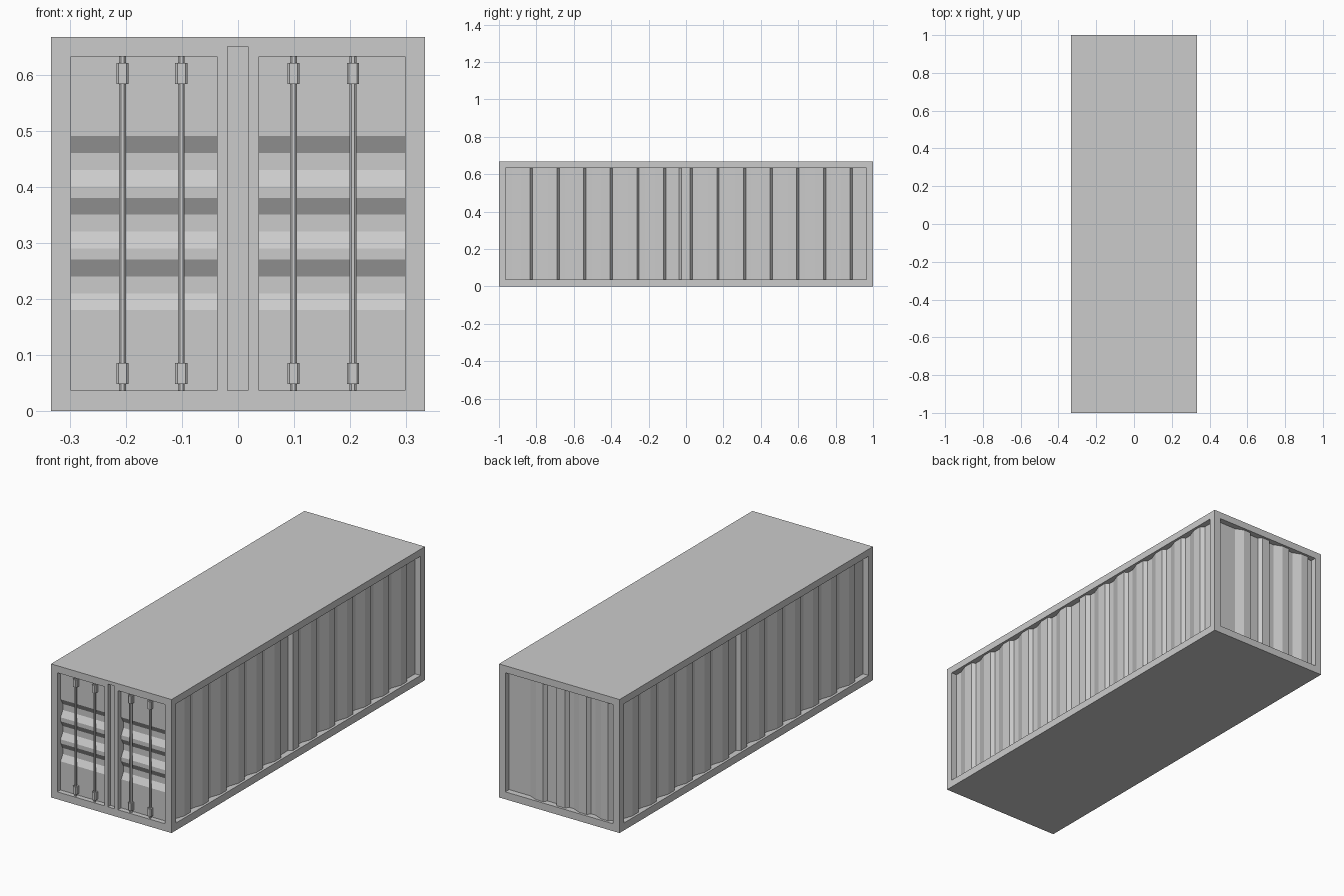
import bpy, bmesh
from math import pi, cos, sin
from mathutils import Matrix, Vector

if "Cube" in bpy.data.objects:
    bpy.data.objects.remove(bpy.data.objects["Cube"])

W, L, H = 0.333, 1.0, 0.667      # half width, half length, height
Z0, Z1 = 0.037, 0.632            # opening heights


def make(name, bm):
    bmesh.ops.recalc_face_normals(bm, faces=bm.faces)
    me = bpy.data.meshes.new(name)
    bm.to_mesh(me)
    bm.free()
    ob = bpy.data.objects.new(name, me)
    bpy.context.scene.collection.objects.link(ob)
    return ob


def box(name, lo, hi, bevel=0):
    lo, hi = Vector(lo), Vector(hi)
    bm = bmesh.new()
    bmesh.ops.create_cube(bm, size=1)
    for v in bm.verts:
        v.co = (lo + hi) / 2 + v.co * (hi - lo)
    if bevel:
        edges = [e for e in bm.edges if abs((e.verts[0].co - e.verts[1].co).z) > 1e-4]
        bmesh.ops.bevel(bm, geom=edges, offset=bevel, segments=1, affect='EDGES')
    return make(name, bm)


def prism(name, pts, vec):
    bm = bmesh.new()
    f = bm.faces.new([bm.verts.new(p) for p in pts])
    r = bmesh.ops.extrude_face_region(bm, geom=[f])
    for v in r["geom"]:
        if isinstance(v, bmesh.types.BMVert):
            v.co += Vector(vec)
    return make(name, bm)


def corrugation(half, period):
    """Wall profile as (along, depth): steep step in, gentle slope back out, central rib."""
    outer, inner = 0.012, 0.03
    s = period / 0.1425
    pts = [(-half, inner)]
    n = int((half + 0.03) / period) + 1
    for k in range(-n, n + 1):
        a = 0.022 + k * period           # start of the steep step
        rise = (a - 0.098 * s, a - 0.048 * s)
        if k == 0:
            rise = (-0.037, -0.023)      # central rib starts abruptly
        for u, d in ((rise[0], inner), (rise[1], outer), (a, outer), (a + 0.013, inner)):
            if rise[0] > -half + 0.005 and a + 0.013 < half - 0.005:
                pts.append((u, d))
    pts.append((half, inner))
    return pts


def cut(body, cutter):
    m = body.modifiers.new("cut", 'BOOLEAN')
    m.operation, m.solver, m.object = 'DIFFERENCE', 'EXACT', cutter
    bpy.context.view_layer.objects.active = body
    bpy.ops.object.modifier_apply(modifier=m.name)
    bpy.data.objects.remove(cutter)


# Container body
body = box("container_body", (-W, -L, 0), (W, L, H))

# Corrugated side walls and back wall, turned about z into place
for angle, face, half, period in ((0, W, 0.965, 0.1425), (pi, W, 0.965, 0.1425),
                                  (pi / 2, L, 0.298, 0.12)):
    prof = [(face - d, u) for u, d in corrugation(half, period)]
    prof += [(face + 0.1, half), (face + 0.1, -half)]
    c, s = cos(angle), sin(angle)
    cut(body, prism("wall_cutter", [(x * c - y * s, x * s + y * c, Z0) for x, y in prof],
                    (0, 0, Z1 - Z0)))

# Door panels with three horizontal grooves each
door = [(Z0, 0.025)]
for z in (0.18, 0.29, 0.40):
    door += [(z, 0.025), (z + 0.03, 0.043), (z + 0.06, 0.043), (z + 0.09, 0.025)]
door += [(Z1, 0.025)]
for x in (-0.298, 0.037):
    pts = [(x, -L + d, z) for z, d in door] + [(x, -L - 0.1, Z1), (x, -L - 0.1, Z0)]
    cut(body, prism("door_cutter", pts, (0.261, 0, 0)))

# Recessed seam between the doors
cut(body, box("seam_cutter", (-0.019, -L - 0.1, Z0), (0.018, -L + 0.02, 0.65)))

# Locking rods and their end brackets
for i, x in enumerate((-0.206, -0.101, 0.099, 0.205)):
    bm = bmesh.new()
    bmesh.ops.create_cone(bm, cap_ends=True, segments=8, radius1=0.0065, radius2=0.0065,
                          depth=Z1 - Z0, matrix=Matrix.Translation((x, -0.986, (Z0 + Z1) / 2))
                          @ Matrix.Rotation(pi / 8, 4, 'Z'))
    make(f"lock_rod_{i + 1}", bm)
    for label, z in (("lower", 0.048), ("upper", 0.583)):
        box(f"rod_bracket_{label}_{i + 1}", (x - 0.011, -0.997, z), (x + 0.011, -0.974, z + 0.038), 0.004)
